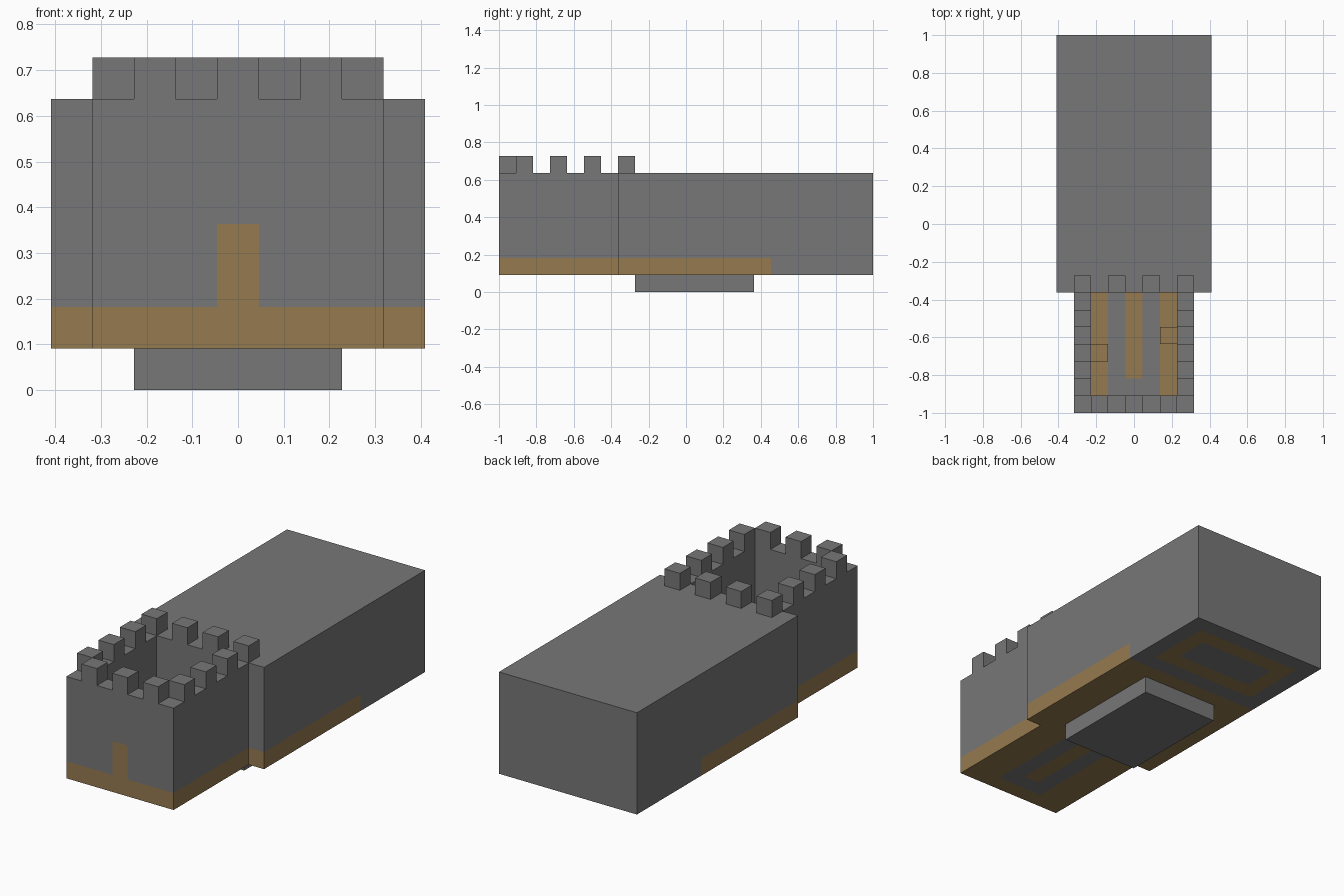
import bpy, bmesh
from mathutils import Vector

if "Cube" in bpy.data.objects:
    bpy.data.objects.remove(bpy.data.objects["Cube"], do_unlink=True)

U = 1 / 11  # one block


def material(name, colour):
    m = bpy.data.materials.new(name)
    m.use_nodes = True
    m.diffuse_color = (*colour, 1)
    m.node_tree.nodes["Principled BSDF"].inputs["Base Color"].default_value = (*colour, 1)
    return m


STONE = material("stone_grey", (0.185, 0.185, 0.185))
EARTH = material("earth_brown", (0.30, 0.195, 0.08))


def box(name, xs, ys, zs, cuts=((), (), ()), is_brown=lambda p: False):
    """Box measured in blocks; cut on the given lines and coloured by the block behind each face."""
    bm = bmesh.new()
    bmesh.ops.create_cube(bm, size=1)
    for v in bm.verts:
        v.co = [a + (c + 0.5) * (b - a) for c, (a, b) in zip(v.co, (xs, ys, zs))]
    for axis, places in enumerate(cuts):
        for place in places:
            co, no = Vector(), Vector()
            co[axis], no[axis] = place, 1
            bmesh.ops.bisect_plane(bm, geom=bm.verts[:] + bm.edges[:] + bm.faces[:],
                                   plane_co=co, plane_no=no)
    bm.normal_update()
    for f in bm.faces:
        f.material_index = int(is_brown(f.calc_center_median() - f.normal * 0.1))
    bmesh.ops.scale(bm, vec=(U, U, U), verts=bm.verts)
    mesh = bpy.data.meshes.new(name)
    bm.to_mesh(mesh)
    bm.free()
    mesh.materials.append(STONE)
    mesh.materials.append(EARTH)
    obj = bpy.data.objects.new(name, mesh)
    bpy.context.collection.objects.link(obj)
    return obj


def ground_pattern(p):
    x, y = abs(p.x), p.y
    if y > 5:  # brown frame in the grey rear part
        return x < 3.5 and 6 < y < 10 and not (x < 2.5 and 7 < y < 9)
    # grey loop in the brown front part
    return not (x < 1.5 and -10 < y < -3 and not (x < 0.5 and y > -9))


def doorway(p):
    return abs(p.x) < 0.5 and p.z < 4


# Foundation plate and ground layer
box("base_plate", (-2.5, 2.5), (-3, 4), (0, 1))
lines = (-3.5, -2.5, -1.5, -0.5, 0.5, 1.5, 2.5, 3.5)
box("tower_floor", (-3.5, 3.5), (-11, -4), (1, 2),
    (lines[1:-1], (-10, -9), ()), ground_pattern)
box("hall_floor", (-4.5, 4.5), (-4, 11), (1, 2),
    (lines, (-3, 5, 6, 7, 9, 10), ()), ground_pattern)

# Main hall
box("hall", (-4.5, 4.5), (-4, 11), (2, 7))

# Tower walls, with a painted door in the front
box("tower_front_wall", (-3.5, 3.5), (-11, -10), (2, 7),
    ((-0.5, 0.5), (), (4,)), doorway)
for side, s in (("right", -1), ("left", 1)):
    box(f"tower_{side}_wall", (3 * s - 0.5, 3 * s + 0.5), (-10, -4), (2, 7))

# Small blocks on the tower floor
for side, x, y in (("right", -2, -7.5), ("left", 2, -6.5)):
    box(f"{side}_floor_block", (x - 0.5, x + 0.5), (y - 0.5, y + 0.5), (2, 3),
        is_brown=lambda p: True)

# Battlements around the tower
spots = [(x, -10.5) for x in (-2, 0, 2)] + [(x, -3.5) for x in (-3, -1, 1, 3)]
spots += [(x, y) for x in (-3, 3) for y in (-9.5, -7.5, -5.5)]
for i, (x, y) in enumerate(spots):
    box(f"battlement_{i + 1}", (x - 0.5, x + 0.5), (y - 0.5, y + 0.5), (7, 8))
